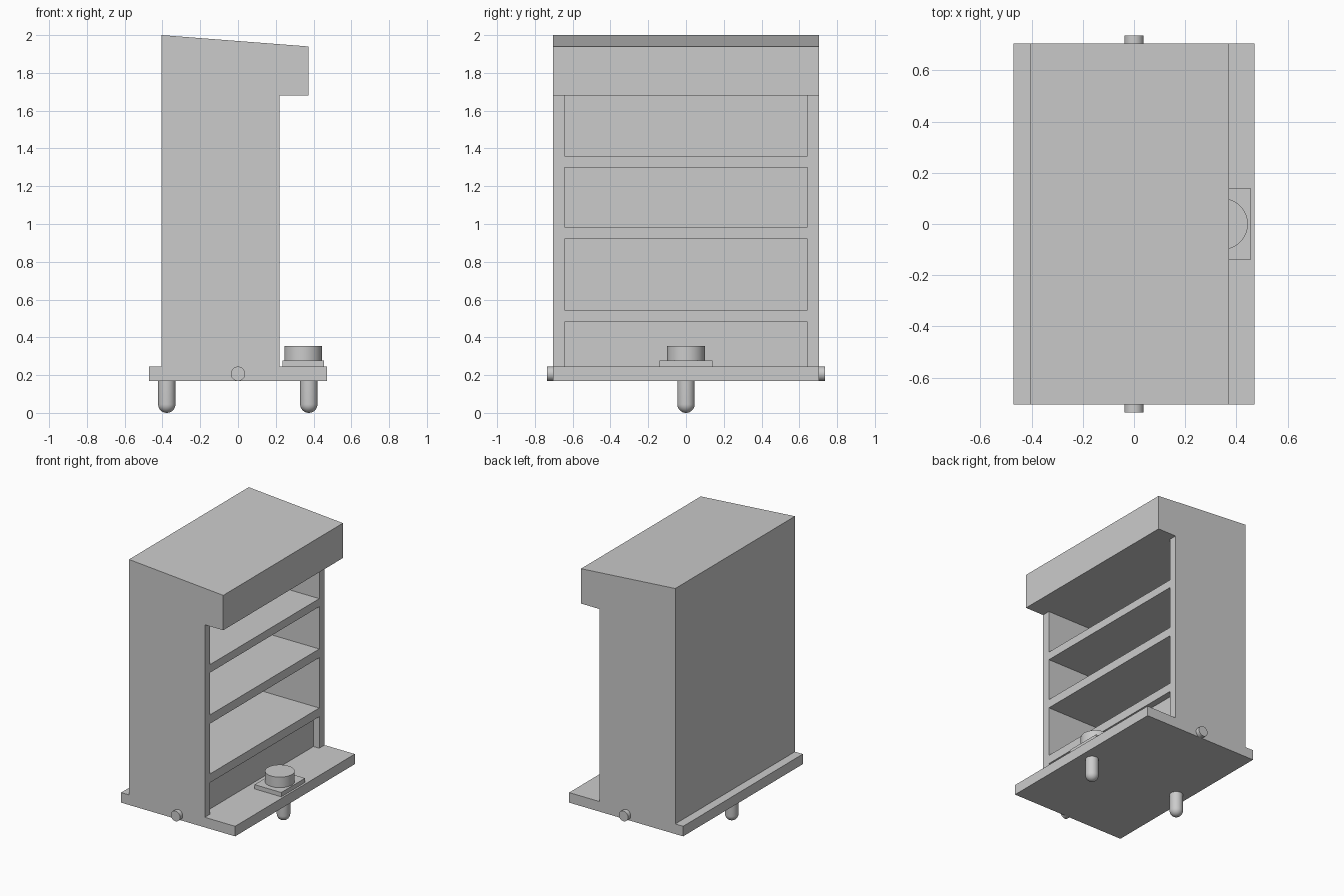
import bpy
import bmesh
import math
from mathutils import Matrix, Vector

if "Cube" in bpy.data.objects:
    bpy.data.objects.remove(bpy.data.objects["Cube"], do_unlink=True)

GREY = (0.6, 0.6, 0.6, 1.0)
grey = bpy.data.materials.new("plain grey")
grey.use_nodes = True
grey.diffuse_color = GREY
grey.node_tree.nodes["Principled BSDF"].inputs["Base Color"].default_value = GREY


def make_object(name, bm):
    bmesh.ops.recalc_face_normals(bm, faces=bm.faces[:])
    mesh = bpy.data.meshes.new(name)
    bm.to_mesh(mesh)
    bm.free()
    mesh.materials.append(grey)
    obj = bpy.data.objects.new(name, mesh)
    bpy.context.collection.objects.link(obj)
    return obj


def smooth(obj):
    bpy.ops.object.select_all(action="DESELECT")
    obj.select_set(True)
    bpy.context.view_layer.objects.active = obj
    bpy.ops.object.shade_smooth_by_angle(angle=math.radians(35))


def box(name, low, high):
    low, high = Vector(low), Vector(high)
    bm = bmesh.new()
    place = Matrix.Translation((low + high) / 2) @ Matrix.Diagonal((*(high - low), 1))
    bmesh.ops.create_cube(bm, size=1, matrix=place)
    return make_object(name, bm)


def cylinder(name, centre, radius, depth, turn=Matrix.Identity(4)):
    bm = bmesh.new()
    bmesh.ops.create_cone(bm, cap_ends=True, segments=48, radius1=radius, radius2=radius,
                          depth=depth, matrix=Matrix.Translation(centre) @ turn)
    obj = make_object(name, bm)
    smooth(obj)
    return obj


def round_peg(name, x, radius, top):
    # Quarter arc and straight side, spun about the peg's axis
    arc = [i * math.pi / 16 for i in range(9)]
    points = [(x + radius * math.sin(a), 0, radius - radius * math.cos(a)) for a in arc]
    points += [(x + radius, 0, top), (x, 0, top)]
    bm = bmesh.new()
    verts = [bm.verts.new(p) for p in points]
    edges = [bm.edges.new(pair) for pair in zip(verts, verts[1:])]
    bmesh.ops.spin(bm, geom=verts + edges, cent=(x, 0, 0), axis=(0, 0, 1),
                   angle=math.tau, steps=32)
    bmesh.ops.remove_doubles(bm, verts=bm.verts[:], dist=0.0005)
    obj = make_object(name, bm)
    smooth(obj)


# Cabinet, canopy and base plate as one extruded side profile
HALF_WIDTH = 0.705
BASE_BOTTOM, BASE_TOP = 0.17, 0.245
FRONT, BACK = 0.22, -0.405
profile = [(-0.47, BASE_BOTTOM), (0.47, BASE_BOTTOM), (0.47, BASE_TOP), (FRONT, BASE_TOP),
           (FRONT, 1.68), (0.372, 1.68), (0.372, 1.94), (BACK, 2.0),
           (BACK, BASE_TOP), (-0.47, BASE_TOP)]
bm = bmesh.new()
side = bm.faces.new([bm.verts.new((x, -HALF_WIDTH, z)) for x, z in profile])
new = bmesh.ops.extrude_face_region(bm, geom=[side])["geom"]
bmesh.ops.translate(bm, vec=(0, 2 * HALF_WIDTH, 0),
                    verts=[v for v in new if isinstance(v, bmesh.types.BMVert)])
cabinet = make_object("cabinet", bm)

# Shelf openings: floor, ceiling and back position; the lowest is a shallow kick panel
openings = [(BASE_TOP, 0.48, 0.172), (0.545, 0.92, -0.34),
            (0.985, 1.30, -0.34), (1.36, 1.68, -0.34)]
for number, (floor, ceiling, back) in enumerate(openings, 1):
    cutter = box(f"shelf_cutter_{number}", (back, -0.643, floor), (FRONT + 0.1, 0.643, ceiling))
    cut = cabinet.modifiers.new(f"shelf opening {number}", "BOOLEAN")
    cut.operation = "DIFFERENCE"
    cut.solver = "EXACT"
    cut.object = cutter
    bpy.context.view_layer.objects.active = cabinet
    bpy.ops.object.modifier_apply(modifier=cut.name)
    bpy.data.objects.remove(cutter, do_unlink=True)

# Round knob on its square plate
box("knob_plate", (0.235, -0.14, BASE_TOP), (0.455, 0.14, 0.277))
cylinder("knob", (0.345, 0, 0.316), 0.1, 0.078)

# Side pins
for name, sign in (("right_pin", -1), ("left_pin", 1)):
    cylinder(name, (0, sign * 0.715, 0.207), 0.038, 0.044, Matrix.Rotation(math.pi / 2, 4, "X"))

# Rounded pegs underneath
round_peg("back_peg", -0.377, 0.046, BASE_BOTTOM + 0.01)
round_peg("front_peg", 0.375, 0.046, BASE_BOTTOM + 0.01)
